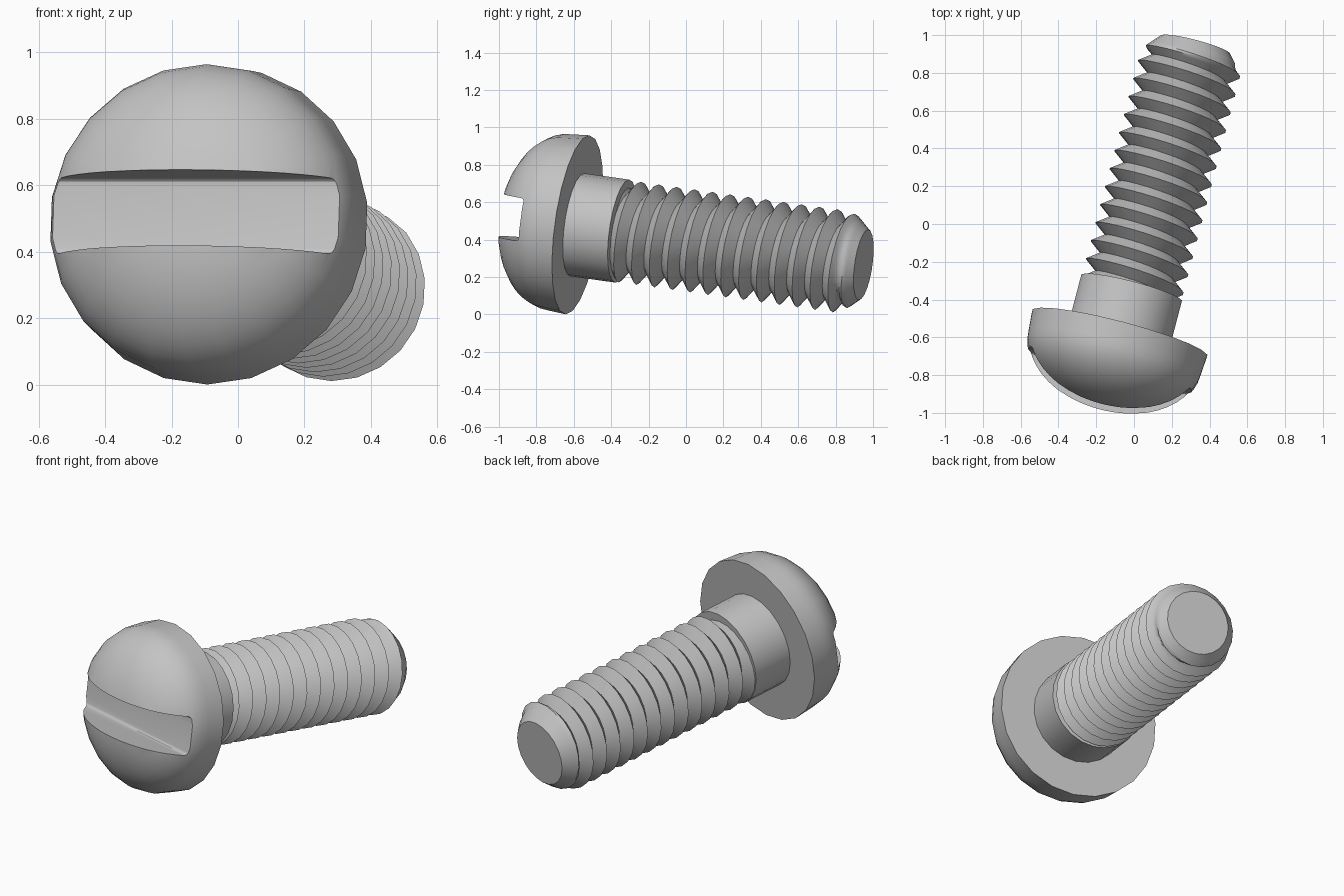
import bpy, bmesh, math
from mathutils import Matrix, Vector

cube = bpy.data.objects.get("Cube")
if cube:
    bpy.data.objects.remove(cube, do_unlink=True)

SIDES = 22
PITCH = 0.0995
CREST, ROOT = 0.275, 0.21
THREAD_START, TIP, TIP_RADIUS = 0.24, 1.595, 0.19

# Tilted frame of the screw: X along the slot, Y along the shaft, Z across the slot
axis = Vector((0.251, 0.959, -0.134)).normalized()
along = axis.cross(Vector((0, 0, 1))).normalized()
across = along.cross(axis)
frame = Matrix((along, axis, across)).transposed().to_4x4()
frame.translation = (-0.076, -0.58, 0.479)

steel = bpy.data.materials.new("grey steel")
steel.use_nodes = True
steel.diffuse_color = (0.55, 0.55, 0.55, 1)
steel.node_tree.nodes["Principled BSDF"].inputs["Base Color"].default_value = (0.55, 0.55, 0.55, 1)


def finish(name, bm):
    bmesh.ops.recalc_face_normals(bm, faces=bm.faces)
    bm.transform(frame)
    mesh = bpy.data.meshes.new(name)
    bm.to_mesh(mesh)
    bm.free()
    mesh.materials.append(steel)
    obj = bpy.data.objects.new(name, mesh)
    bpy.context.collection.objects.link(obj)
    return obj


def turned(name, point, rows):
    """Skin a round part; point(row, angle) gives position on the axis and radius."""
    bm = bmesh.new()
    columns = []
    for i in range(SIDES + 1):
        angle = 2 * math.pi * i / SIDES
        column = []
        for row in rows:
            t, r = point(row, angle)
            column.append(bm.verts.new((r * math.sin(angle), t, r * math.cos(angle))))
        columns.append(column)
    for a, b in zip(columns, columns[1:]):
        for j in range(len(a) - 1):
            bm.faces.new((a[j], a[j + 1], b[j + 1], b[j]))
    bmesh.ops.remove_doubles(bm, verts=bm.verts, dist=0.0002)
    bmesh.ops.holes_fill(bm, edges=bm.edges, sides=0)
    return finish(name, bm)


def shade(obj):
    bpy.ops.object.select_all(action='DESELECT')
    obj.select_set(True)
    bpy.context.view_layer.objects.active = obj
    bpy.ops.object.shade_smooth_by_angle(angle=math.radians(30))


# Domed head: a short rim followed by a quarter ellipse
dome = [(0, 0.483)]
for step in range(12):
    a = math.radians(90) * step / 11.5
    dome.append((-0.1 - 0.313 * math.sin(a), 0.475 * math.cos(a)))
head = turned("head", lambda row, angle: dome[row], range(len(dome)))

# Slot cutter with rounded floor corners
bm = bmesh.new()
bmesh.ops.create_cube(bm, size=1)
bm.transform(Matrix.Translation((0, -0.5, 0)) @ Matrix.Diagonal((1.4, 0.6, 0.23, 1)))
floor = [e for e in bm.edges
         if all(v.co.y > -0.3 for v in e.verts) and abs(e.verts[0].co.x - e.verts[1].co.x) > 1]
bmesh.ops.bevel(bm, geom=floor, offset=0.018, segments=3, profile=0.5, affect='EDGES')
cutter = finish("slot_cutter", bm)
cutter.hide_render = True

cut = head.modifiers.new("slot", 'BOOLEAN')
cut.operation = 'DIFFERENCE'
cut.solver = 'EXACT'
cut.object = cutter
bpy.context.view_layer.objects.active = head
bpy.ops.object.modifier_apply(modifier=cut.name)
bpy.data.objects.remove(cutter, do_unlink=True)

# Plain shank under the head
shank = turned("shank", lambda row, angle: ((-0.02, 0.25)[row], 0.278), range(2))


# Threaded shaft with a chamfered tip where the thread runs out
def thread_point(row, angle):
    crest_at = 1.511 - PITCH * angle / (2 * math.pi)
    t = min(max(crest_at + row * PITCH / 8, THREAD_START), TIP)
    turn = (t - crest_at) / PITCH
    r = CREST - (CREST - ROOT) * 2 * abs(turn - round(turn))
    chamfer = min(CREST, TIP_RADIUS + 0.88 * (TIP - t))
    fade = min(max((t - 1.51) / 0.035, 0), 1)
    return t, min(r + (chamfer - r) * fade, chamfer)


shaft = turned("threaded_shaft", thread_point, range(-120, 24))

for part in (head, shank, shaft):
    shade(part)
